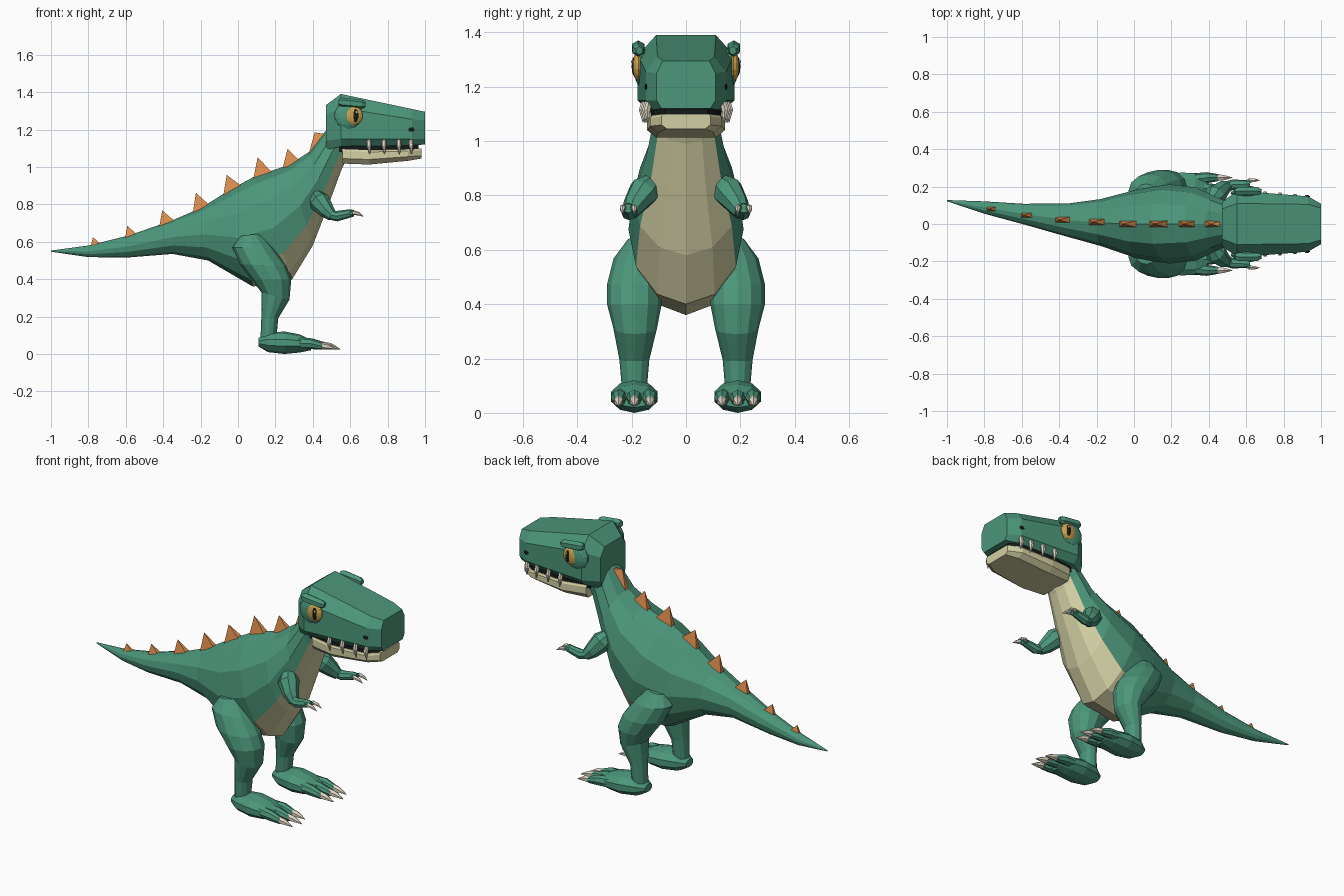
import bpy, bmesh, math
from mathutils import Vector

if "Cube" in bpy.data.objects:
    bpy.data.objects.remove(bpy.data.objects["Cube"])

COLOURS = {
    "green_skin": (0.072, 0.305, 0.197), "pale_belly": (0.65, 0.63, 0.37),
    "orange_spike": (0.73, 0.27, 0.075), "amber_eye": (0.62, 0.36, 0.07),
    "black": (0.008, 0.01, 0.01), "bone": (0.74, 0.67, 0.55),
}
MATS = {}
for mat_name, rgb in COLOURS.items():
    MATS[mat_name] = bpy.data.materials.new(mat_name)
    MATS[mat_name].diffuse_color = (*rgb, 1)


def finish(name, bm, mats, mirror=False):
    bmesh.ops.recalc_face_normals(bm, faces=bm.faces)
    me = bpy.data.meshes.new(name)
    bm.to_mesh(me)
    bm.free()
    ob = bpy.data.objects.new(name, me)
    bpy.context.collection.objects.link(ob)
    for m in mats:
        me.materials.append(MATS[m])
    if mirror:
        mod = ob.modifiers.new("Mirror", "MIRROR")
        mod.use_axis = (False, True, False)
        mod.use_mirror_merge = False
    return ob


def skin(bm, rings, rule=None):
    """Join rings of points with quads, cap the ends."""
    vs = [[bm.verts.new(p) for p in r] for r in rings]
    n = len(vs[0])
    for i in range(len(vs) - 1):
        for k in range(n):
            j = (k + 1) % n
            f = bm.faces.new((vs[i][k], vs[i][j], vs[i + 1][j], vs[i + 1][k]))
            if rule:
                f.material_index = rule(i, k)
    bm.faces.new(vs[0])
    bm.faces.new(vs[-1])


def pair_rings(rows, n):
    """Each row: x1, z1, x2, z2, centre y, half width; point 0 lies at x2, z2."""
    out = []
    for x1, z1, x2, z2, y, w in rows:
        a, b = Vector((x1, y, z1)), Vector((x2, y, z2))
        c, h = (a + b) / 2, (b - a) / 2
        out.append([c + h * math.cos(t) + Vector((0, w * math.sin(t), 0))
                    for t in (2 * math.pi * k / n for k in range(n))])
    return out


def tube(bm, pts, radii, n=8):
    pts = [Vector(p) for p in pts]
    rings = []
    for i, (p, r) in enumerate(zip(pts, radii)):
        d = (pts[min(i + 1, len(pts) - 1)] - pts[max(i - 1, 0)]).normalized()
        u = d.cross(Vector((0, 1, 0))).normalized()
        v = d.cross(u)
        rings.append([p + r * (u * math.cos(t) + v * math.sin(t))
                      for t in (2 * math.pi * k / n for k in range(n))])
    skin(bm, rings)


def disc(bm, centre, rx, ry, rz, n=14):
    """Faceted ellipsoid."""
    ret = bmesh.ops.create_uvsphere(bm, u_segments=n, v_segments=8, radius=1)
    for v in ret["verts"]:
        v.co = Vector((v.co.x * rx, v.co.z * ry, v.co.y * rz)) + Vector(centre)


# Body from tail tip to neck, with pale underside at the front
body_rows = [
    (-1.0, .553, -1.0, .547, .125, .003),
    (-.80, .58, -.80, .518, .088, .033),
    (-.58, .635, -.60, .515, .053, .055),
    (-.35, .715, -.35, .535, .02, .09),
    (-.20, .78, -.16, .50, .008, .125),
    (-.04, .88, .08, .36, 0, .185),
    (.09, .95, .29, .40, 0, .212),
    (.27, 1.01, .40, .58, 0, .195),
    (.38, 1.08, .485, .80, 0, .147),
    (.45, 1.17, .555, .99, 0, .118),
    (.50, 1.23, .60, 1.08, 0, .112),
]
bm = bmesh.new()
skin(bm, pair_rings(body_rows, 12), lambda i, k: int(i >= 5 and k in (10, 11, 0, 1)))
finish("body", bm, ["green_skin", "pale_belly"])

# Legs
leg_rows = [
    (.01, .63, .12, .645, .165, .05),
    (-.03, .57, .19, .565, .175, .092),
    (.01, .48, .26, .47, .19, .10),
    (.075, .395, .285, .40, .19, .10),
    (.125, .33, .275, .29, .187, .08),
    (.125, .20, .215, .19, .19, .055),
    (.12, .08, .205, .08, .19, .045),
]
bm = bmesh.new()
skin(bm, pair_rings(leg_rows, 12))
finish("leg", bm, ["green_skin"], True)

# Feet, toes and claws
foot_rows = [
    (.11, .085, .11, .04, .19, .035),
    (.16, .115, .16, .01, .19, .07),
    (.25, .12, .25, .0, .19, .09),
    (.33, .105, .33, .008, .19, .085),
    (.39, .075, .39, .02, .19, .06),
]
bm = bmesh.new()
skin(bm, pair_rings(foot_rows, 10))
claws = bmesh.new()
for s in (-1, 0, 1):
    y, ext = .19 + .058 * s, .02 * (s == 0)
    tube(bm, [(.29, .19 + .045 * s, .06), (.39, y, .055), (.45 + ext, y, .042)], [.034, .029, .019])
    tube(claws, [(.435 + ext, y, .046), (.475 + ext, y, .041), (.525 + ext, y, .027)], [.020, .017, .002], 6)
finish("foot", bm, ["green_skin"], True)
finish("foot_claw", claws, ["bone"], True)

# Arms, fingers and claws
bm = bmesh.new()
tube(bm, [(.41, .12, .85), (.435, .155, .815), (.475, .19, .765), (.505, .205, .735)],
     [.035, .058, .043, .028])
tube(bm, [(.485, .20, .745), (.53, .21, .737), (.60, .213, .752), (.62, .213, .753)],
     [.026, .028, .022, .017])
claws = bmesh.new()
for s in (-1, 1):
    tube(bm, [(.59, .213 + .008 * s, .75), (.625, .212 + .02 * s, .755)], [.013, .011], 6)
    tube(claws, [(.615, .212 + .02 * s, .756), (.645, .212 + .022 * s, .75), (.672, .212 + .022 * s, .735)],
         [.012, .010, .001], 6)
finish("arm", bm, ["green_skin"], True)
finish("hand_claw", claws, ["bone"], True)


def section(x, wt, zt, w, zs, zl, wb, zb):
    """Chamfered eight-point cross-section."""
    half = [(wt, zt), (w, zs), (w, zl), (wb, zb)]
    return [(x, y, z) for y, z in half] + [(x, -y, z) for y, z in reversed(half)]


# Upper head and snout
bm = bmesh.new()
skin(bm, [
    section(.47, .08, 1.33, .115, 1.28, 1.14, .10, 1.09),
    section(.55, .11, 1.39, .178, 1.315, 1.15, .14, 1.11),
    section(.93, .105, 1.31, .148, 1.255, 1.15, .12, 1.115),
    section(1.0, .085, 1.295, .108, 1.25, 1.15, .09, 1.12),
])
finish("head", bm, ["green_skin"])

# Lower jaw and dark mouth lining
bm = bmesh.new()
skin(bm, [
    section(.56, .115, 1.095, .12, 1.085, 1.045, .10, 1.018),
    section(.70, .135, 1.09, .143, 1.08, 1.04, .11, 1.013),
    section(.91, .125, 1.095, .132, 1.085, 1.055, .10, 1.033),
    section(.98, .085, 1.10, .09, 1.09, 1.06, .07, 1.045),
])
finish("jaw", bm, ["pale_belly"])
bm = bmesh.new()
skin(bm, [[(x, w, 1.08), (x, w, 1.13), (x, -w, 1.13), (x, -w, 1.08)]
          for x, w in ((.54, .11), (.70, .13), (.91, .12), (.965, .08))])
finish("mouth_lining", bm, ["black"])

# Teeth
bm = bmesh.new()
for x, y in ((.70, .161), (.78, .155), (.86, .149), (.925, .143)):
    tube(bm, [(x, y - .008, 1.148), (x, y, 1.115), (x + .004, y - .003, 1.068)], [.011, .014, .002], 6)
finish("tooth", bm, ["bone"], True)

# Eyes: socket, amber iris, pupil and glint
for name, colour, c, r in (
        ("eye_socket", "green_skin", (.59, .165, 1.275), (.075, .028, .075)),
        ("eye_iris", "amber_eye", (.615, .175, 1.275), (.052, .023, .054)),
        ("eye_pupil", "black", (.628, .190, 1.275), (.017, .010, .036)),
        ("eye_glint", "bone", (.634, .198, 1.292), (.006, .004, .007)),
        ("nostril", "black", (.925, .147, 1.20), (.018, .005, .012))):
    bm = bmesh.new()
    disc(bm, c, *r)
    finish(name, bm, [colour], True)

# Brow ridges
bm = bmesh.new()
tube(bm, [(.54, .172, 1.347), (.56, .176, 1.345), (.66, .176, 1.335), (.68, .172, 1.333)],
     [.017, .026, .024, .015], 6)
finish("brow", bm, ["green_skin"], True)

# Back spikes: x, z of base centre, y, tip x, tip z, half length, base slope
bm = bmesh.new()
for x, z, y, tx, tz, h, slope in (
        (-.76, .583, .08, -.775, .625, .03, .22), (-.57, .632, .047, -.592, .685, .035, .32),
        (-.38, .70, .022, -.405, .768, .042, .42), (-.195, .775, .01, -.225, .862, .048, .5),
        (-.03, .875, 0, -.06, .957, .05, .6), (.13, .955, 0, .105, 1.052, .05, .5),
        (.285, 1.01, 0, .265, 1.098, .05, .5), (.425, 1.125, 0, .41, 1.185, .05, 1.15)):
    base = [bm.verts.new((x + a * h, y + b * (.008 + h * .2), z + a * h * slope - .008))
            for a, b in ((-1, -1), (1, -1), (1, 1), (-1, 1))]
    tip = bm.verts.new((tx, y, tz))
    bm.faces.new(base)
    for k in range(4):
        bm.faces.new((base[k], base[(k + 1) % 4], tip))
finish("back_spike", bm, ["orange_spike"])

for m in bpy.data.materials:
    if m.users and not m.is_grease_pencil:
        m.use_nodes = True
        m.node_tree.nodes["Principled BSDF"].inputs["Base Color"].default_value = m.diffuse_color
